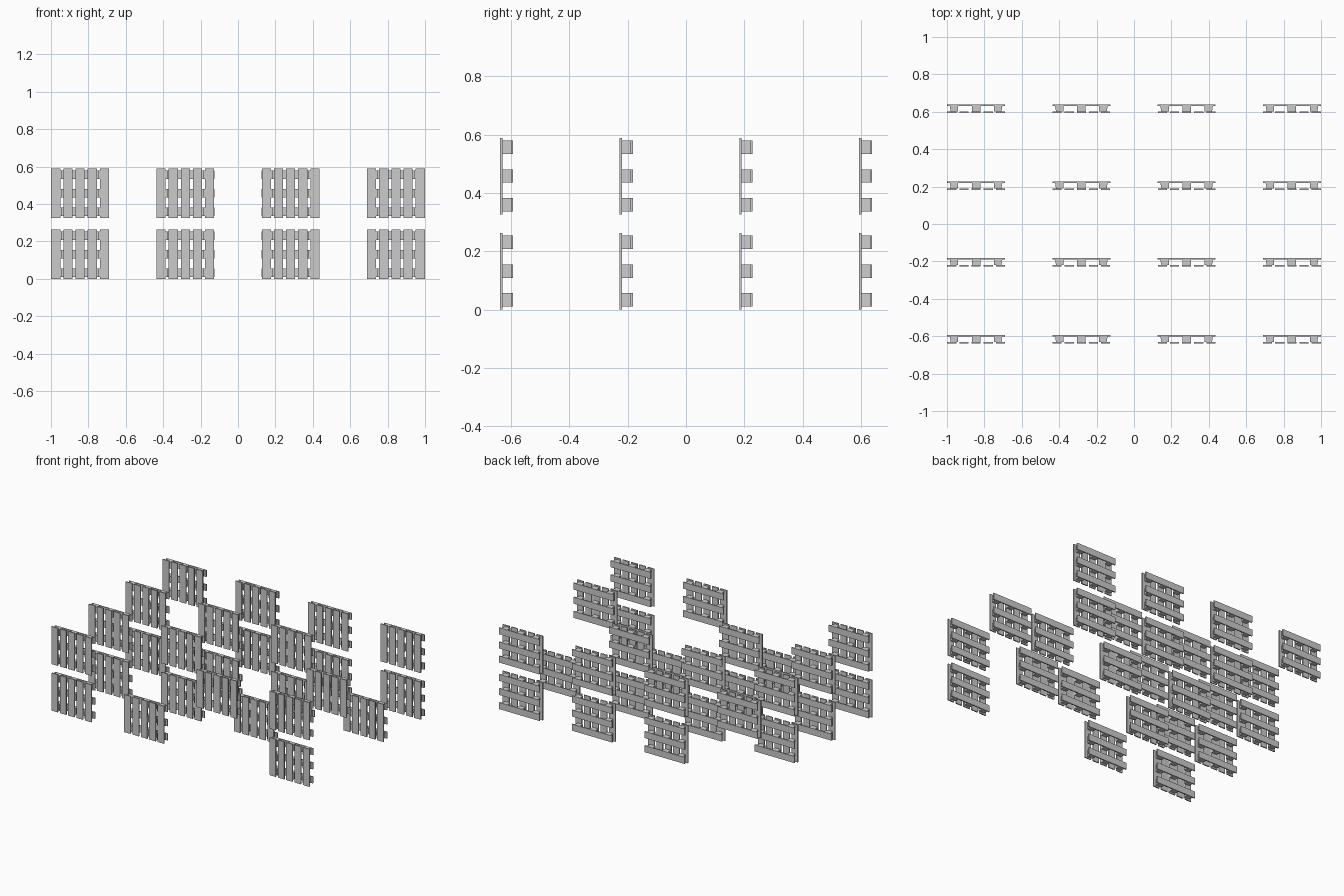
import bpy, bmesh

if "Cube" in bpy.data.objects:
    bpy.data.objects.remove(bpy.data.objects["Cube"])

W, H, D = 0.311, 0.263, 0.045        # one upright pallet: x, z, y
T = 0.008                            # board thickness
PITCH = (0.563, 0.4105, 0.326)       # grid spacing
BAR_Z = (0.033, 0.132, 0.231)        # heights of the three crosswise rows
BAR_H = 0.046
# Empty places in the 4 x 4 x 2 grid (column, row, level)
GAPS = {(1, 0, 1), (2, 0, 0), (2, 1, 1), (3, 1, 0), (3, 2, 1), (0, 3, 0)}


def box(bm, x0, x1, y0, y1, z0, z1, lean_l=0, lean_r=0):
    """Box whose left / right sides may lean inward toward the front."""
    v = [bm.verts.new(c) for c in (
        (x0 + lean_l, y0, z0), (x1 - lean_r, y0, z0), (x1, y1, z0), (x0, y1, z0),
        (x0 + lean_l, y0, z1), (x1 - lean_r, y0, z1), (x1, y1, z1), (x0, y1, z1))]
    for f in ((3, 2, 1, 0), (4, 5, 6, 7), (0, 1, 5, 4), (1, 2, 6, 5), (2, 3, 7, 6), (3, 0, 4, 7)):
        bm.faces.new([v[i] for i in f])


def make_part(name, fill):
    """Build one part mesh and share it between all pallets of the grid."""
    bm = bmesh.new()
    fill(bm)
    mesh = bpy.data.meshes.new(name)
    bm.to_mesh(mesh)
    bm.free()
    for i in range(4):
        for j in range(4):
            for k in range(2):
                if (i, j, k) in GAPS:
                    continue
                ob = bpy.data.objects.new(f"{name}_{i}{j}{k}", mesh)
                ob.location = (-1 + i * PITCH[0], -0.638 + j * PITCH[1], k * PITCH[2])
                bpy.context.collection.objects.link(ob)


# Five upright deck boards on the front
def deck(bm):
    for i in range(5):
        x = 0.001 + i * 0.065
        box(bm, x, x + 0.049, 0, T, 0, H)


# Nine spacer blocks, the outer columns leaning slightly inward
def blocks(bm):
    for i, x in enumerate((0.015, 0.133, 0.251)):
        for z in BAR_Z:
            box(bm, x, x + 0.045, T, D - T, z - BAR_H / 2, z + BAR_H / 2,
                0.005 if i == 0 else 0, 0.005 if i == 2 else 0)


# Three full-width boards across the back
def back_boards(bm):
    for z in BAR_Z:
        box(bm, 0, W, D - T, D, z - BAR_H / 2, z + BAR_H / 2)


make_part("deck_boards", deck)
make_part("spacer_blocks", blocks)
make_part("back_boards", back_boards)
